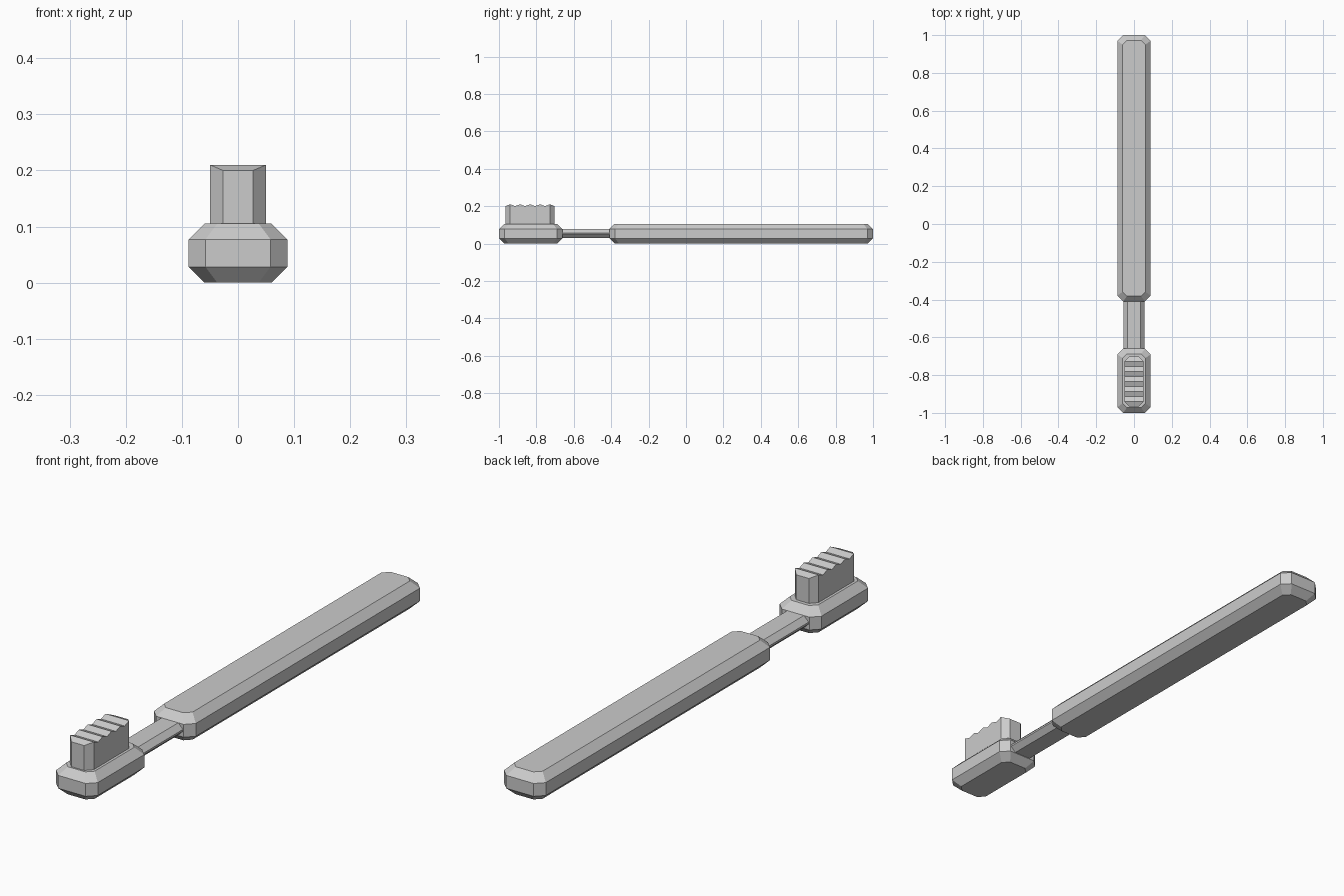
import bpy, bmesh

if "Cube" in bpy.data.objects:
    bpy.data.objects.remove(bpy.data.objects["Cube"])


def loft(name, rings):
    """Skin a list of equally sized closed rings and cap both ends."""
    bm = bmesh.new()
    loops = [[bm.verts.new(p) for p in ring] for ring in rings]
    n = len(loops[0])
    for a, b in zip(loops, loops[1:]):
        for i in range(n):
            j = (i + 1) % n
            bm.faces.new((a[i], a[j], b[j], b[i]))
    bm.faces.new(loops[0])
    bm.faces.new(loops[-1])
    bmesh.ops.recalc_face_normals(bm, faces=bm.faces)
    mesh = bpy.data.meshes.new(name)
    bm.to_mesh(mesh)
    bm.free()
    obj = bpy.data.objects.new(name, mesh)
    bpy.context.collection.objects.link(obj)
    return obj


def octagon(hx, y0, y1, c, z):
    """Rectangle in plan with its four corners cut by c."""
    return [(hx - c, y0, z), (hx, y0 + c, z), (hx, y1 - c, z), (hx - c, y1, z),
            (c - hx, y1, z), (-hx, y1 - c, z), (-hx, y0 + c, z), (c - hx, y0, z)]


def chamfered_bar(name, y0, y1, hx=0.088, h=0.105, b=0.028):
    inner = (hx - b, y0 + b, y1 - b, 0.023)
    outer = (hx, y0, y1, 0.03)
    return loft(name, [octagon(*inner, 0), octagon(*outer, b),
                       octagon(*outer, h - b), octagon(*inner, h)])


# Handle and head share the same chamfered section
chamfered_bar("handle", -0.41, 1.0)
chamfered_bar("head", -1.0, -0.66)

# Slim neck between them, octagonal in section
section = [(0.035, 0.03), (0.055, 0.05), (0.055, 0.057), (0.035, 0.077)]
section += [(-x, z) for x, z in reversed(section)]
loft("neck", [[(x, y, z) for x, z in section] for y in (-0.68, -0.39)])

# Bristle block with cut corners and a ridged top
stations = [(-0.965, 0.027, 0.20)]
stations += [(-0.94 + i * 0.0266, 0.05, 0.20 if i % 2 else 0.21) for i in range(9)]
stations += [(-0.702, 0.027, 0.20)]
loft("bristles", [[(-w, y, 0.1), (w, y, 0.1), (w, y, z), (-w, y, z)]
                  for y, w, z in stations])
